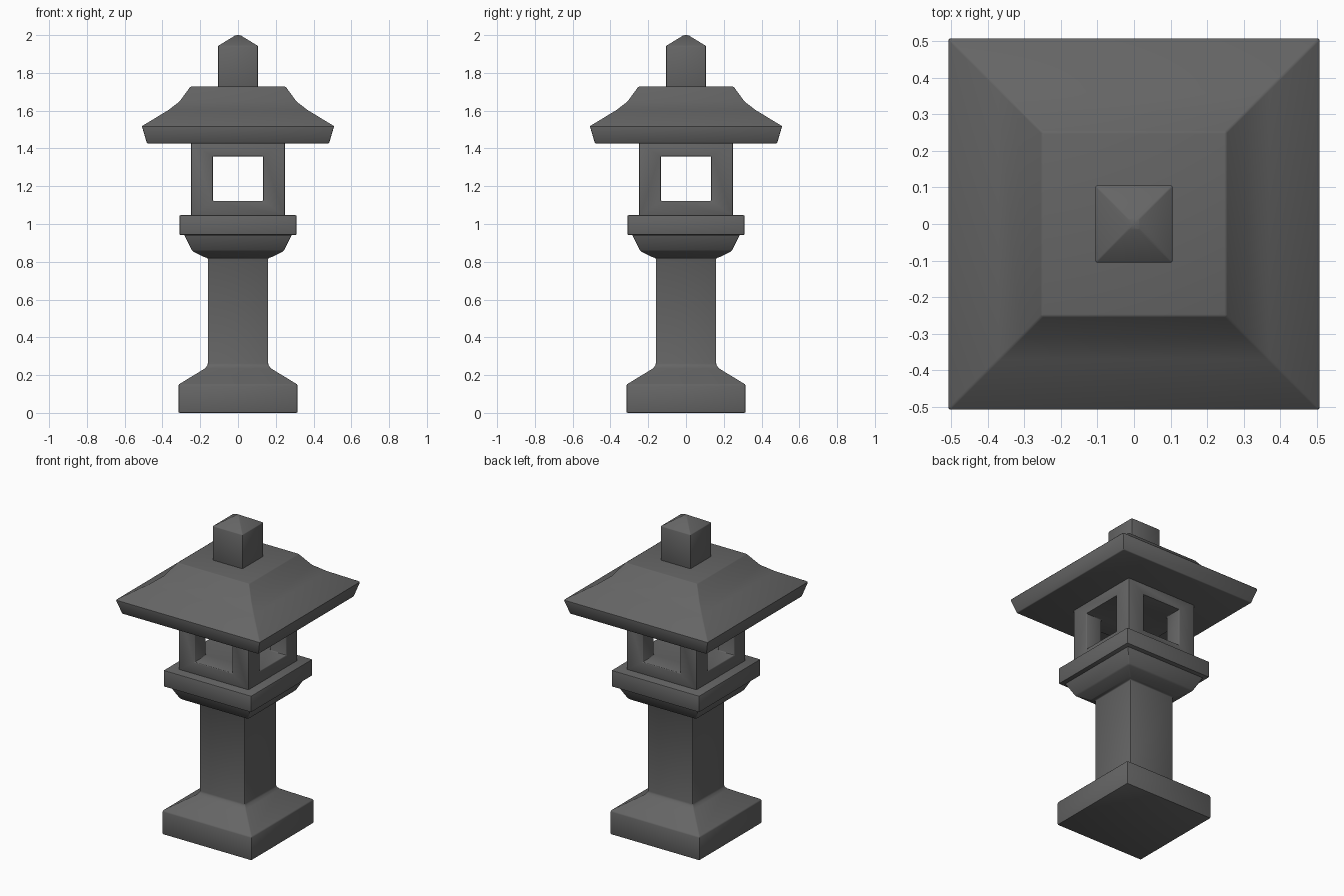
import bpy
import bmesh
import math

cube = bpy.data.objects.get("Cube")
if cube:
    bpy.data.objects.remove(cube, do_unlink=True)

stone = bpy.data.materials.new("dark_stone")
stone.use_nodes = True
COLOUR = (0.13, 0.13, 0.13, 1)
stone.diffuse_color = COLOUR
bsdf = stone.node_tree.nodes["Principled BSDF"]
bsdf.inputs["Base Color"].default_value = COLOUR
bsdf.inputs["Roughness"].default_value = 0.9


def activate(obj):
    bpy.ops.object.select_all(action="DESELECT")
    obj.select_set(True)
    bpy.context.view_layer.objects.active = obj


def square_loft(name, profile):
    """Stack square rings given as (half width, height) and cap both ends."""
    bm = bmesh.new()
    rings = []
    for half, z in profile:
        rings.append([bm.verts.new((sx * half, sy * half, z))
                      for sx, sy in ((-1, -1), (1, -1), (1, 1), (-1, 1))])
    for low, high in zip(rings, rings[1:]):
        for i in range(4):
            j = (i + 1) % 4
            bm.faces.new((low[i], low[j], high[j], high[i]))
    bm.faces.new(reversed(rings[0]))
    bm.faces.new(rings[-1])
    mesh = bpy.data.meshes.new(name)
    bm.to_mesh(mesh)
    bm.free()
    obj = bpy.data.objects.new(name, mesh)
    bpy.context.collection.objects.link(obj)
    mesh.materials.append(stone)
    return obj


def soften(obj, width):
    """Slightly worn edges, smooth shaded."""
    activate(obj)
    bevel = obj.modifiers.new("worn_edges", "BEVEL")
    bevel.width = width
    bevel.segments = 2
    bevel.limit_method = "ANGLE"
    bevel.angle_limit = math.radians(25)
    bpy.ops.object.modifier_apply(modifier=bevel.name)
    bpy.ops.object.shade_smooth_by_angle(angle=math.radians(35))


# Foot, column and flared capital
pedestal = square_loft("pedestal", [
    (0.315, 0), (0.315, 0.15), (0.175, 0.235), (0.16, 0.255),
    (0.16, 0.82), (0.18, 0.825), (0.242, 0.857), (0.285, 0.942)])
soften(pedestal, 0.006)

# Shelf under the light chamber
shelf = square_loft("shelf", [(0.31, 0.942), (0.31, 1.047)])
soften(shelf, 0.006)

# Light chamber with a window through each pair of sides
chamber = square_loft("light_chamber", [(0.248, 1.04), (0.248, 1.435)])
for turn in (0, math.pi / 2):
    bpy.ops.mesh.primitive_cube_add(size=1, location=(0, 0, 1.24),
                                    rotation=(0, 0, turn))
    cutter = bpy.context.object
    cutter.name = "window_cutter"
    cutter.hide_render = True
    cutter.scale = (0.266, 1, 0.236)
    bpy.context.view_layer.update()
    activate(chamber)
    cut = chamber.modifiers.new("window", "BOOLEAN")
    cut.operation = "DIFFERENCE"
    cut.solver = "EXACT"
    cut.object = cutter
    bpy.ops.object.modifier_apply(modifier=cut.name)
    bpy.data.objects.remove(cutter, do_unlink=True)
soften(chamber, 0.006)

# Flared roof
roof = square_loft("roof", [
    (0.482, 1.427), (0.509, 1.518), (0.37, 1.602),
    (0.31, 1.648), (0.252, 1.727)])
soften(roof, 0.005)

# Pointed finial
finial = square_loft("finial", [
    (0.105, 1.72), (0.105, 1.943), (0.015, 1.998), (0.004, 2.0)])
soften(finial, 0.003)
